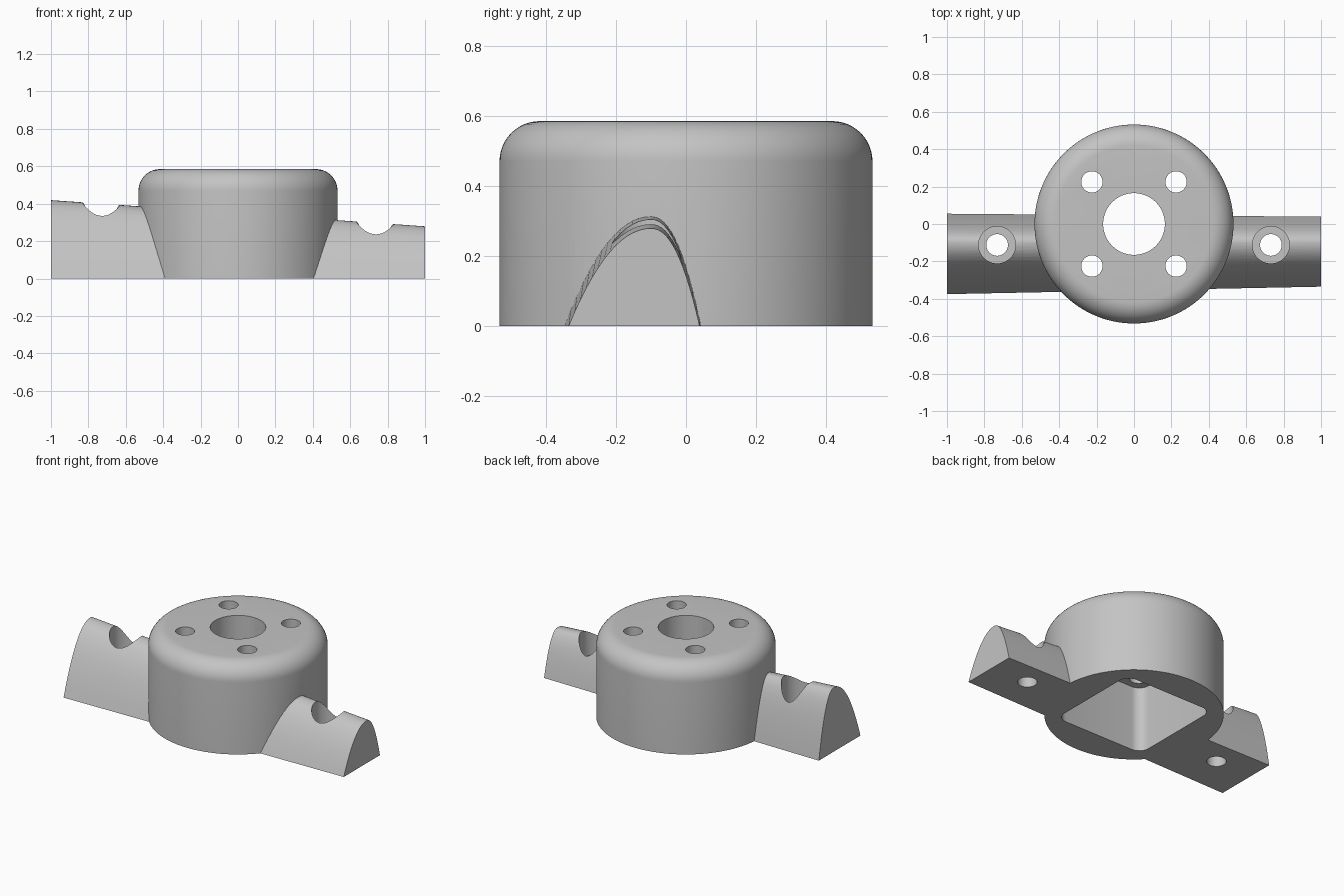
import bpy, bmesh, math

old = bpy.data.objects.get("Cube")
if old:
    bpy.data.objects.remove(old, do_unlink=True)

grey = bpy.data.materials.new("light grey")
grey.use_nodes = True
colour = (0.55, 0.55, 0.55, 1)
grey.diffuse_color = colour
grey.node_tree.nodes["Principled BSDF"].inputs["Base Color"].default_value = colour


def loft(name, rings):
    """Solid skinned through equal-length closed rings, capped at both ends."""
    bm = bmesh.new()
    loops = [[bm.verts.new(p) for p in ring] for ring in rings]
    n = len(loops[0])
    for a, b in zip(loops, loops[1:]):
        for i in range(n):
            j = (i + 1) % n
            bm.faces.new((a[i], a[j], b[j], b[i]))
    bm.faces.new(loops[0])
    bm.faces.new(loops[-1])
    bmesh.ops.recalc_face_normals(bm, faces=bm.faces)
    mesh = bpy.data.meshes.new(name)
    bm.to_mesh(mesh)
    bm.free()
    mesh.materials.append(grey)
    obj = bpy.data.objects.new(name, mesh)
    bpy.context.collection.objects.link(obj)
    return obj


def circle(x, y, z, r, n):
    steps = [math.tau * i / n for i in range(n)]
    return [(x + r * math.cos(a), y + r * math.sin(a), z) for a in steps]


def rod(name, x, y, r, z0, z1, n=48):
    return loft(name, [circle(x, y, z0, r, n), circle(x, y, z1, r, n)])


def combine(target, other, operation):
    mod = target.modifiers.new(other.name, 'BOOLEAN')
    mod.operation = operation
    mod.solver = 'EXACT'
    mod.object = other
    bpy.context.view_layer.objects.active = target
    bpy.ops.object.modifier_apply(modifier=mod.name)
    bpy.data.objects.remove(other, do_unlink=True)


# Drum with a rounded upper rim
RADIUS, HEIGHT, FILLET = 0.532, 0.585, 0.115
rings = [circle(0, 0, 0, RADIUS, 128)]
for i in range(13):
    a = math.pi / 2 * i / 12
    rings.append(circle(0, 0, HEIGHT - FILLET * (1 - math.sin(a)),
                        RADIUS - FILLET * (1 - math.cos(a)), 128))
hub = loft("hub_with_arms", rings)


# Tapered arms: a lopsided arch, lower and narrower towards +x
def arch(x, steps=14):
    peak, top = -0.1, 0.349 - 0.07 * x
    front, back = -0.355 + 0.02 * x, 0.047 - 0.008 * x
    pts = []
    for i in range(-steps, steps + 1):
        u = i / steps
        if u < 0:
            pts.append((x, peak - u * (front - peak), top * (1 - abs(u) ** 2.05)))
        else:
            pts.append((x, peak + u * (back - peak), top * (1 - u ** 2.2)))
    return pts


combine(hub, loft("arms", [arch(-1), arch(1)]), 'UNION')

# Rounded square pocket, open at the bottom
HALF, CORNER = 0.325, 0.07


def rounded_square(z):
    pts = []
    for q in range(4):
        mid = math.pi / 4 + q * math.pi / 2
        cx = math.copysign(HALF - CORNER, math.cos(mid))
        cy = math.copysign(HALF - CORNER, math.sin(mid))
        for i in range(9):
            a = q * math.pi / 2 + math.pi / 2 * i / 8
            pts.append((cx + CORNER * math.cos(a), cy + CORNER * math.sin(a), z))
    return pts


combine(hub, loft("pocket", [rounded_square(-0.1), rounded_square(0.43)]), 'DIFFERENCE')

# Shaft hole and four screw holes in the top plate
combine(hub, rod("shaft_hole", 0, 0, 0.165, 0.3, 0.8, 64), 'DIFFERENCE')
for sx in (-1, 1):
    for sy in (-1, 1):
        combine(hub, rod("screw_hole", sx * 0.225, sy * 0.225, 0.057, 0.3, 0.8), 'DIFFERENCE')

# Counterbored mounting hole in each arm
for sx in (-1, 1):
    combine(hub, rod("counterbore", sx * 0.732, -0.112, 0.099, 0.12, 0.8), 'DIFFERENCE')
    combine(hub, rod("mounting_hole", sx * 0.732, -0.112, 0.058, -0.2, 0.3), 'DIFFERENCE')

bpy.ops.object.select_all(action='DESELECT')
hub.select_set(True)
bpy.context.view_layer.objects.active = hub
bpy.ops.object.shade_smooth_by_angle(angle=math.radians(30))
